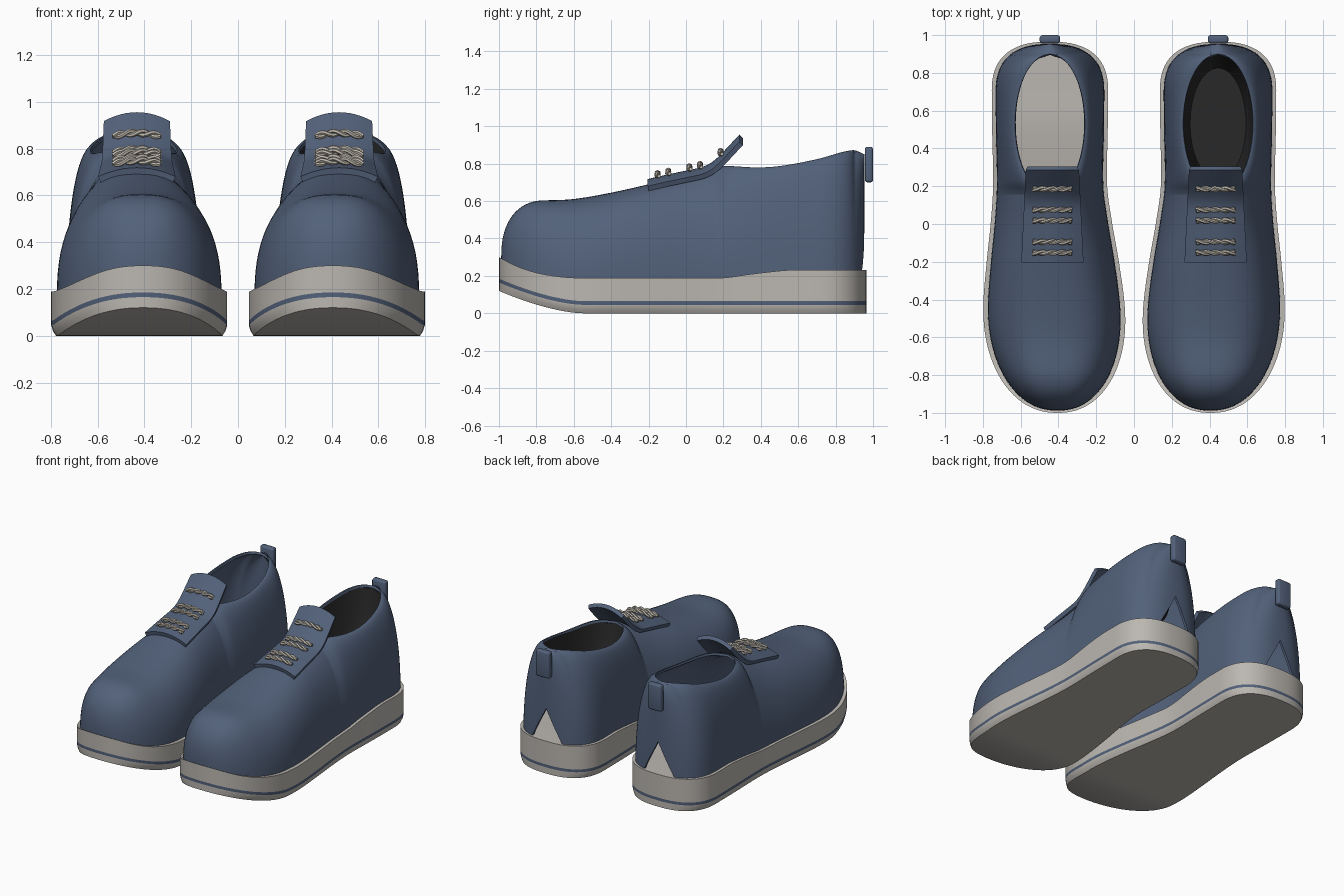
import bpy, bmesh, math
from mathutils import Matrix, Vector

if "Cube" in bpy.data.objects:
    bpy.data.objects.remove(bpy.data.objects["Cube"])


def material(name, rgb):
    m = bpy.data.materials.new(name)
    m.diffuse_color = (*rgb, 1)
    m.use_nodes = True
    m.node_tree.nodes["Principled BSDF"].inputs["Base Color"].default_value = m.diffuse_color
    return m


BLUE = material("slate blue", (0.085, 0.12, 0.195))
GREY = material("warm grey", (0.50, 0.475, 0.44))
LACE = material("lace beige", (0.52, 0.48, 0.42))
DARK = material("dark lining", (0.022, 0.022, 0.022))


def interp(table, v):
    """Smooth (Hermite) interpolation through a list of (key, value)."""
    if v <= table[0][0]:
        return table[0][1]
    if v >= table[-1][0]:
        return table[-1][1]
    i = max(k for k in range(len(table) - 1) if table[k][0] <= v)

    def slope(k):
        a, b = table[max(k - 1, 0)], table[min(k + 1, len(table) - 1)]
        return (b[1] - a[1]) / (b[0] - a[0])
    (x0, p0), (x1, p1) = table[i], table[i + 1]
    d = x1 - x0
    t = (v - x0) / d
    return ((2*t**3 - 3*t*t + 1) * p0 + (t**3 - 2*t*t + t) * d * slope(i)
            + (3*t*t - 2*t**3) * p1 + (t**3 - t*t) * d * slope(i + 1))


# Shape tables along the shoe length (y)
WIDTH = [(-1, .375), (-.45, .375), (-.2, .35), (0, .322), (.2, .302), (.5, .306), (.7, .308), (1, .308)]
CENTRE = [(-1, .405), (-.45, .423), (-.2, .43), (0, .437), (.2, .444), (.5, .445), (1, .445)]
SOLE_TOP = [(-1, .30), (-.9, .25), (-.8, .217), (-.7, .199), (-.6, .19), (-.4, .188), (0, .188),
            (.2, .19), (.35, .21), (.55, .231), (.7, .232), (1, .232)]
TOP = [(-.8, .604), (-.75, .604), (-.6, .611), (-.4, .645), (-.2, .69), (0, .74), (.12, .775),
       (.2, .788), (.37, .78), (.5, .787), (.7, .824), (.89, .872), (.955, .85)]
TONGUE = [(-.205, .718), (-.1, .742), (0, .763), (.1, .787), (.16, .825), (.285, .955)]
HEEL, OPEN_Y, OPEN_L, OPEN_W = .965, .53, .37, .185


def half_width(y):
    w = interp(WIDTH, y)
    if y < -.45:
        w *= max(0, 1 - ((-.45 - y) / .55) ** 2.2) ** (1 / 2.2)
    if y > .7:
        w *= max(0, 1 - ((y - .7) / (HEEL - .7)) ** 2.5) ** .4
    return w


def sole_bottom(y):
    return .12 * (max(0, -.55 - y) / .45) ** 1.6


def upper_top(y):
    if y < -.75:
        t = min(1, (-.75 - y) / .238)
        return .30 + .304 * (1 - t ** 2.3) ** .43
    return interp(TOP, y)


def opening(y):
    return OPEN_W * math.sqrt(max(0, 1 - ((y - OPEN_Y) / OPEN_L) ** 2))


# Stations along y, packed towards toe and heel
MID = (-1 + HEEL) / 2
STATIONS = [MID - math.cos(math.pi * i / 72) * (HEEL - MID) for i in range(73)]
STATIONS[0], STATIONS[-1] = -1, HEEL


def make(name, bm, mats):
    bmesh.ops.remove_doubles(bm, verts=bm.verts, dist=.0004)
    me = bpy.data.meshes.new(name)
    bm.to_mesh(me)
    bm.free()
    for m in mats:
        me.materials.append(m)
    ob = bpy.data.objects.new(name, me)
    bpy.context.collection.objects.link(ob)
    return ob


def select(ob):
    bpy.ops.object.select_all(action='DESELECT')
    ob.select_set(True)
    bpy.context.view_layer.objects.active = ob


def finish(ob, angle=35):
    select(ob)
    for m in list(ob.modifiers):
        bpy.ops.object.modifier_apply(modifier=m.name)
    bpy.ops.object.shade_smooth_by_angle(angle=math.radians(angle))
    return ob


def solidify(ob, thickness, offset_mat=0):
    s = ob.modifiers.new("thickness", 'SOLIDIFY')
    s.thickness, s.offset, s.material_offset = thickness, -1, offset_mat
    return ob


# Sole: stacked outline rings with a painted stripe
def build_sole():
    bm = bmesh.new()
    n = len(STATIONS)
    loop = [(y, 1) for y in STATIONS] + [(y, -1) for y in reversed(STATIONS)]
    rings = []
    for rise, k in ((0, .945), (.02, .98), (.045, 1), (.065, 1), (None, 1)):
        rings.append([bm.verts.new((interp(CENTRE, y) + s * half_width(y) * k, y,
                                    interp(SOLE_TOP, y) if rise is None else sole_bottom(y) + rise))
                      for y, s in loop])
    m = len(loop)
    for r in range(4):
        a, b = rings[r], rings[r + 1]
        for i in range(m):
            j = (i + 1) % m
            bm.faces.new((a[i], a[j], b[j], b[i])).material_index = int(r == 2)
    for i in range(n - 1):
        for ring, up in ((rings[0], False), (rings[-1], True)):
            q = [ring[i], ring[i + 1], ring[m - 2 - i], ring[m - 1 - i]]
            bm.faces.new(q if up else q[::-1])
    return finish(make("sole", bm, [GREY, BLUE]))


# Upper: cross-section loft, open at the collar, notched at the heel
def build_upper():
    bm = bmesh.new()
    n = 18
    ys = sorted([y * .988 for y in STATIONS] + [OPEN_Y - OPEN_L, OPEN_Y + OPEN_L])
    rows = []
    for y in ys:
        w, c, o = half_width(y / .988) * .935, interp(CENTRE, y), opening(y)
        b, h = interp(SOLE_TOP, y) - .02, upper_top(y)
        s = min(1, max(0, (y + .3) / .5))
        s = s * s * (3 - 2 * s)
        side = []
        for k in range(n + 1):
            u = math.pi / 2 * k / n
            side.append((o + (w - o) * max(0, math.cos(u)) ** (.75 + .25 * s) if k < n else o,
                         b + (h - b) * math.sin(u) ** (.85 + .15 * s)))
        rows.append([bm.verts.new((c + x, y, z)) for x, z in side]
                    + [bm.verts.new((c - x, y, z)) for x, z in reversed(side)])
    for a, b in zip(rows, rows[1:]):
        for j in range(2 * n + 1):
            if j != n:
                bm.faces.new((a[j], b[j], b[j + 1], a[j + 1]))
    bmesh.ops.remove_doubles(bm, verts=bm.verts, dist=.0004)
    # triangular heel notch
    cx, tip, slope = .445, .46, .23 / .12
    for s in (1, -1):
        near = [f for f in bm.faces if f.calc_center_median().y > .8]
        geom = near + list({e for f in near for e in f.edges}) + list({v for f in near for v in f.verts})
        bmesh.ops.bisect_plane(bm, geom=geom, dist=1e-5, plane_co=(cx, 0, tip),
                               plane_no=(s * slope, 0, 1))
    cut = []
    for f in bm.faces:
        p = f.calc_center_median()
        if p.y > .8 and p.z < tip - slope * abs(p.x - cx):
            cut.append(f)
    bmesh.ops.delete(bm, geom=cut, context='FACES')
    return finish(solidify(make("upper", bm, [BLUE]), .016), 50)


# Tongue: arched strip that kicks up at the ankle
def build_tongue():
    bm = bmesh.new()
    rows = []
    for i in range(21):
        y = -.205 + .49 * i / 20
        w = .165 - .024 * i / 20
        rows.append([bm.verts.new((.432 + w * u / 6, y, interp(TONGUE, y) - .038 * (u / 6) ** 2))
                     for u in range(-6, 7)])
    for a, b in zip(rows, rows[1:]):
        for j in range(12):
            bm.faces.new((a[j], a[j + 1], b[j + 1], b[j]))
    return finish(solidify(make("tongue", bm, [BLUE]), .028))


# Laces: pairs of twisted strands across the tongue
def build_laces():
    cu = bpy.data.curves.new("laces", 'CURVE')
    cu.dimensions, cu.bevel_depth, cu.bevel_resolution, cu.use_fill_caps = '3D', .0095, 1, True
    for y in (-.152, -.095, .018, .075, .185):
        for phase in (0, math.pi):
            sp = cu.splines.new('POLY')
            sp.points.add(24)
            for i, p in enumerate(sp.points):
                t = i / 12 - 1
                a = phase + t * 2 * math.pi
                p.co = (.432 + .102 * t, y + .007 * math.cos(a),
                        interp(TONGUE, y) + .018 - .014 * t * t + .009 * math.sin(a), 1)
    ob = bpy.data.objects.new("laces", cu)
    bpy.context.collection.objects.link(ob)
    select(ob)
    bpy.ops.object.convert(target='MESH')
    ob = bpy.context.view_layer.objects.active
    ob.data.materials.clear()
    ob.data.materials.append(LACE)
    return finish(ob, 50)


# Heel pull tab
def build_tab():
    bm = bmesh.new()
    bmesh.ops.create_cube(bm, size=1, matrix=Matrix.Translation((.445, .978, .795))
                          @ Matrix.Diagonal((.108, .044, .19, 1)))
    bmesh.ops.bevel(bm, geom=bm.edges[:], offset=.014, segments=3, profile=.5, affect='EDGES')
    return finish(make("heel_tab", bm, [BLUE]))


# Dark sock lining bowl hanging from the collar
def build_lining():
    bm = bmesh.new()
    rings = []
    for k, depth in ((1.01, 0), (.97, .3), (.88, .8), (.8, 1)):
        ring = []
        for i in range(48):
            a = 2 * math.pi * i / 48
            y = OPEN_Y + OPEN_L * math.sin(a)
            z = (upper_top(y) - .018) * (1 - depth) + .45 * depth
            ring.append(bm.verts.new((.445 + OPEN_W * k * math.cos(a), OPEN_Y + OPEN_L * k * math.sin(a), z)))
        rings.append(ring)
    for a, b in zip(rings, rings[1:]):
        for i in range(48):
            j = (i + 1) % 48
            bm.faces.new((a[j], a[i], b[i], b[j]))
    bm.faces.new(rings[-1])
    return finish(make("lining", bm, [DARK]))


# Right shoe, then a mirrored left shoe
for ob in (build_sole(), build_upper(), build_tongue(), build_laces(), build_tab()):
    twin = ob.copy()
    twin.data = ob.data.copy()
    twin.data.transform(Matrix.Scale(-1, 4, Vector((1, 0, 0))))
    twin.data.flip_normals()
    bpy.context.collection.objects.link(twin)
    twin.name, ob.name = "left_" + ob.name, "right_" + ob.name
build_lining().name = "right_lining"
